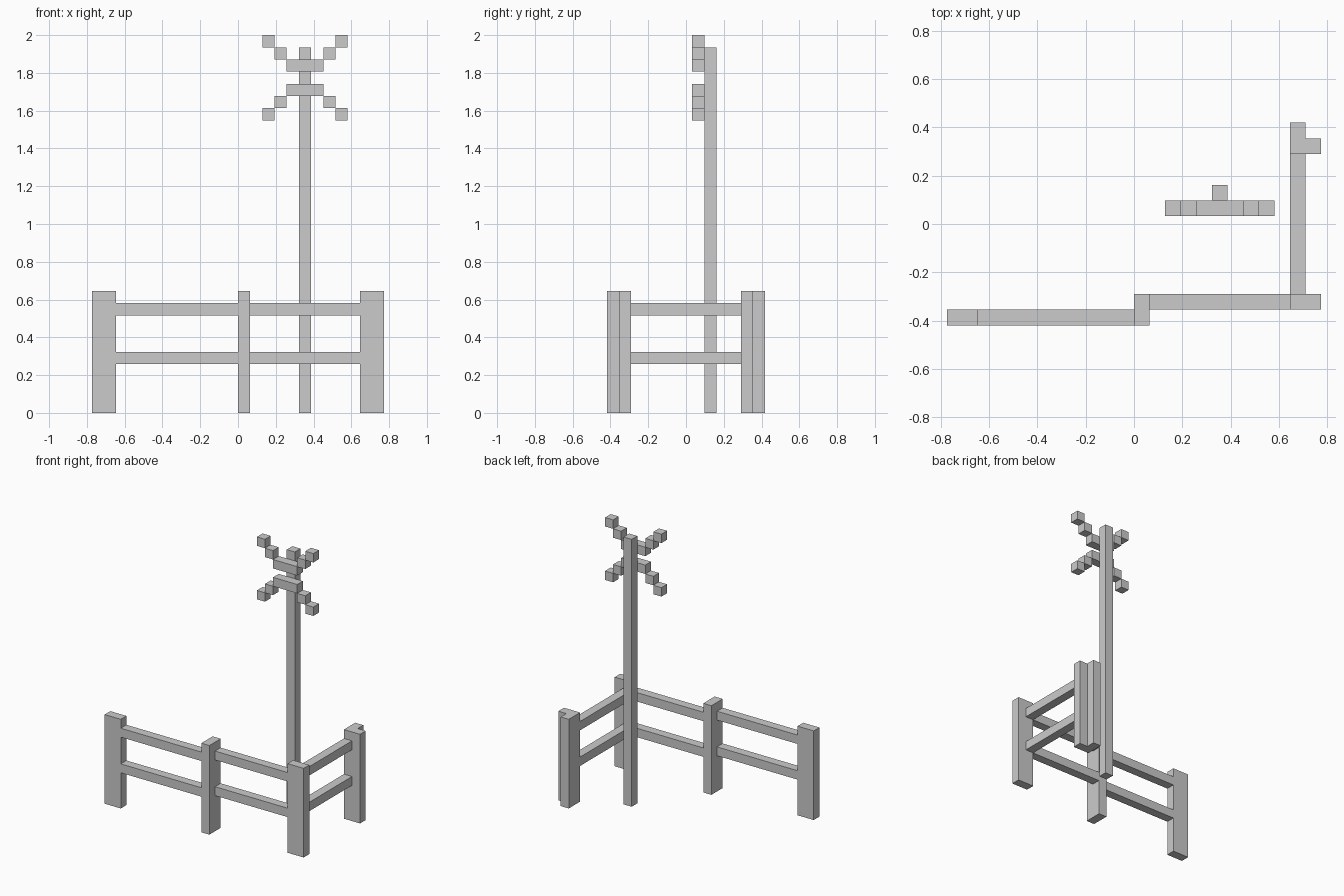
import bpy, bmesh

if "Cube" in bpy.data.objects:
    bpy.data.objects.remove(bpy.data.objects["Cube"])

U = 2 / 31  # one grid cell


def prism(name, outline, z0, z1):
    """Extrude a plan outline (in cells, counter-clockwise) from z0 to z1."""
    bm = bmesh.new()
    base = bm.faces.new([bm.verts.new((x * U, y * U, z0 * U)) for x, y in outline])
    ext = bmesh.ops.extrude_face_region(bm, geom=[base], use_keep_orig=True)
    top = [g for g in ext["geom"] if isinstance(g, bmesh.types.BMVert)]
    bmesh.ops.translate(bm, verts=top, vec=(0, 0, (z1 - z0) * U))
    bmesh.ops.recalc_face_normals(bm, faces=bm.faces)
    mesh = bpy.data.meshes.new(name)
    bm.to_mesh(mesh)
    bm.free()
    obj = bpy.data.objects.new(name, mesh)
    bpy.context.collection.objects.link(obj)
    return obj


def box(name, x0, x1, y0, y1, z0, z1):
    return prism(name, [(x0, y0), (x1, y0), (x1, y1), (x0, y1)], z0, z1)


# Fence posts
POST_H = 10
box("left_post", -12, -10, -6.5, -5.5, 0, POST_H)
box("middle_post", 0, 1, -6.5, -4.5, 0, POST_H)
box("corner_post", 10, 12, -5.5, -4.5, 0, POST_H)
prism("back_post", [(10, 4.5), (12, 4.5), (12, 5.5), (11, 5.5), (11, 6.5), (10, 6.5)],
      0, POST_H)

# Two rails in every fence span
for level, z in (("lower", 4), ("upper", 8)):
    box(f"{level}_left_rail", -10, 0, -6.5, -5.5, z, z + 1)
    box(f"{level}_right_rail", 1, 10, -5.5, -4.5, z, z + 1)
    box(f"{level}_side_rail", 10, 11, -4.5, 4.5, z, z + 1)

# Windmill pole
box("pole", 5, 6, 1.5, 2.5, 0, 30)

# Windmill blades: a hub bar above and below, with stepped cubes running outwards
for level, z, step in (("upper", 28, 1), ("lower", 26, -1)):
    box(f"{level}_hub_bar", 4, 7, 0.5, 1.5, z, z + 1)
    for side, s in (("left", -1), ("right", 1)):
        for i in (1, 2):
            x, zi = 5 + s * (i + 1), z + step * i
            box(f"{level}_{side}_blade_{i}", x, x + 1, 0.5, 1.5, zi, zi + 1)
